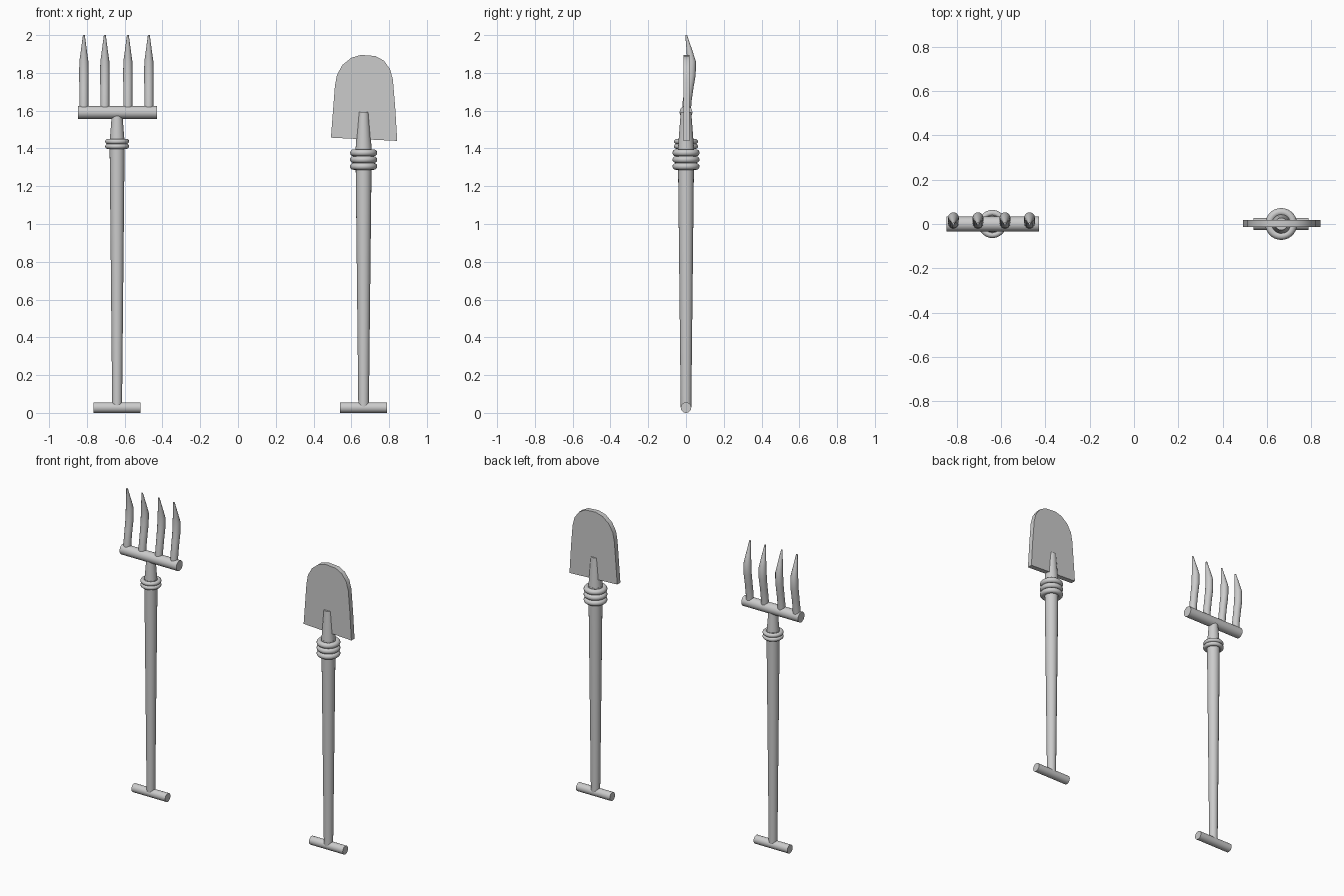
import bpy, bmesh
from math import cos, sin, pi, radians

if "Cube" in bpy.data.objects:
    bpy.data.objects.remove(bpy.data.objects["Cube"])


def finish(name, bm, angle=35):
    bmesh.ops.recalc_face_normals(bm, faces=bm.faces)
    me = bpy.data.meshes.new(name)
    bm.to_mesh(me)
    bm.free()
    ob = bpy.data.objects.new(name, me)
    bpy.context.collection.objects.link(ob)
    bpy.ops.object.select_all(action='DESELECT')
    ob.select_set(True)
    bpy.context.view_layer.objects.active = ob
    bpy.ops.object.shade_smooth_by_angle(angle=radians(angle))
    return ob


def tube(name, stations, axis='Z', sides=20):
    """Loft circles; each station is (x, y, z, radius)."""
    bm = bmesh.new()
    rings = []
    for x, y, z, r in stations:
        ring = []
        for i in range(sides):
            a, b = r * cos(2 * pi * i / sides), r * sin(2 * pi * i / sides)
            ring.append(bm.verts.new((x + a, y + b, z) if axis == 'Z' else (x, y + a, z + b)))
        rings.append(ring)
    for lo, hi in zip(rings, rings[1:]):
        for i in range(sides):
            j = (i + 1) % sides
            bm.faces.new((lo[i], lo[j], hi[j], hi[i]))
    bm.faces.new(rings[0])
    bm.faces.new(rings[-1])
    return finish(name, bm)


def collar(name, x, z, major, minor):
    bpy.ops.mesh.primitive_torus_add(major_radius=major, minor_radius=minor, location=(x, 0, z),
                                     major_segments=28, minor_segments=12)
    ob = bpy.context.object
    ob.name = name
    bpy.ops.object.shade_smooth()


def handle(tool, x, r0, r1, top):
    tube(tool + "_grip", [(x - .124, 0, .028, .028), (x + .124, 0, .028, .028)], 'X')
    tube(tool + "_shaft", [(x, 0, .03, r0), (x, 0, top, r1)])


# Garden fork
FX = -.64
handle("fork", FX, .026, .04, 1.45)
for z in (1.411, 1.437):
    collar("fork_collar", FX, z, .05, .0135)
tube("fork_ferrule", [(FX, 0, 1.43, .04), (FX, 0, 1.58, .028)])
tube("fork_crossbar", [(-.847, 0, 1.591, .034), (-.43, 0, 1.591, .034)], 'X')
for x in (-.816, -.705, -.583, -.472):
    tube("fork_tine", [(x, .002, 1.59, .024), (x, .006, 1.65, .024), (x, .016, 1.72, .024),
                       (x, .027, 1.79, .025), (x, .029, 1.86, .024), (x, .02, 1.91, .017),
                       (x, .001, 2.0, .005)], sides=14)

# Shovel
SX = .665
handle("shovel", SX, .028, .043, 1.40)
for z in (1.305, 1.341, 1.377):
    collar("shovel_collar", SX, z, .054, .018)
tube("shovel_ferrule", [(SX, 0, 1.38, .044), (SX, 0, 1.592, .028)])

# Blade, an extruded outline
outline = [(.492, 1.457), (.843, 1.44), (.832, 1.62), (.82, 1.765), (.805, 1.82), (.772, 1.865),
           (.728, 1.889), (.65, 1.895), (.6, 1.88), (.553, 1.842), (.524, 1.79), (.513, 1.73)]
bm = bmesh.new()
face = bm.faces.new([bm.verts.new((x, -.014, z)) for x, z in outline])
ext = bmesh.ops.extrude_face_region(bm, geom=[face])
bmesh.ops.translate(bm, vec=(0, .033, 0),
                    verts=[v for v in ext["geom"] if isinstance(v, bmesh.types.BMVert)])
finish("shovel_blade", bm)
